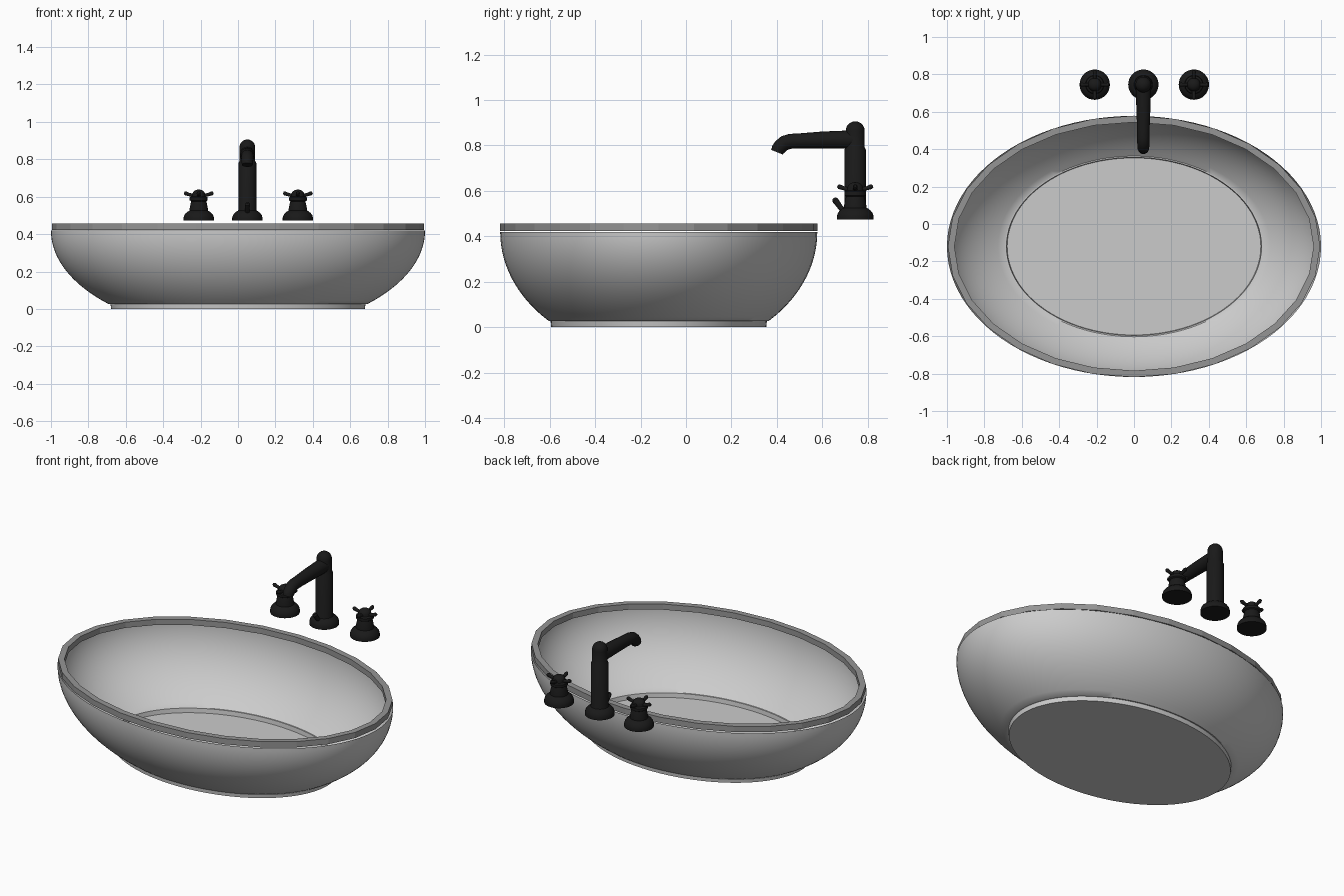
import bpy, bmesh, math
from mathutils import Vector

if "Cube" in bpy.data.objects:
    bpy.data.objects.remove(bpy.data.objects["Cube"])

black = bpy.data.materials.new("matte_black")
black.diffuse_color = (0.01, 0.01, 0.01, 1)
black.use_nodes = True
black.node_tree.nodes["Principled BSDF"].inputs["Base Color"].default_value = black.diffuse_color
dark_grey = bpy.data.materials.new("rim_grey")
dark_grey.diffuse_color = (0.3, 0.3, 0.3, 1)
dark_grey.use_nodes = True
dark_grey.node_tree.nodes["Principled BSDF"].inputs["Base Color"].default_value = dark_grey.diffuse_color


def skin(name, rings, mat=None, closed=False, caps=False, smooth=True):
    """Join rings of points with quads into one object."""
    bm = bmesh.new()
    vs = [[bm.verts.new(p) for p in r] for r in rings]
    n = len(vs[0])
    pairs = list(zip(vs, vs[1:])) + ([(vs[-1], vs[0])] if closed else [])
    for a, b in pairs:
        for i in range(n):
            j = (i + 1) % n
            bm.faces.new((a[i], a[j], b[j], b[i]))
    if caps:
        bm.faces.new(vs[0][::-1])
        bm.faces.new(vs[-1])
    bmesh.ops.remove_doubles(bm, verts=bm.verts, dist=1e-5)
    bmesh.ops.recalc_face_normals(bm, faces=bm.faces)
    me = bpy.data.meshes.new(name)
    bm.to_mesh(me)
    bm.free()
    ob = bpy.data.objects.new(name, me)
    bpy.context.collection.objects.link(ob)
    if mat:
        me.materials.append(mat)
    if smooth:
        bpy.ops.object.select_all(action='DESELECT')
        ob.select_set(True)
        bpy.context.view_layer.objects.active = ob
        bpy.ops.object.shade_smooth_by_angle(angle=math.radians(35))
    return ob


def lathe(name, profile, x, y, sides=32, sy=1.0, **kw):
    """Turn (radius, z) points round a vertical axis; sy squashes to an ellipse."""
    rings = [[(x + r * math.cos(2 * math.pi * i / sides),
               y + sy * r * math.sin(2 * math.pi * i / sides), z)
              for i in range(sides)] for r, z in profile]
    return skin(name, rings, **kw)


def tube(name, path, sides=20):
    """Round tube through (point, radius) pairs."""
    pts = [Vector(p) for p, r in path]
    rings = []
    for k, (p, r) in enumerate(path):
        d = (pts[min(k + 1, len(pts) - 1)] - pts[max(k - 1, 0)]).normalized()
        u = d.cross(Vector((0.3, 0.2, 1)) if abs(d.z) < 0.9 else Vector((1, 0, 0))).normalized()
        v = d.cross(u)
        rings.append([pts[k] + r * (u * math.cos(2 * math.pi * i / sides)
                                    + v * math.sin(2 * math.pi * i / sides))
                      for i in range(sides)])
    return skin(name, rings, mat=black, caps=True)


def dome(r, z, h, n=8):
    return [(r * math.cos(math.pi / 2 * i / n), z + h * math.sin(math.pi / 2 * i / n))
            for i in range(n + 1)]


# Oval bowl: flat recessed floor, short foot, ellipsoid wall
CY, RATIO = -0.12, 0.698
wall = []
for i in range(21):
    z = 0.026 + (0.418 - 0.026) * i / 20
    wall.append((math.sqrt(1 - ((0.418 - z) / 0.543) ** 2), z))
lathe("bowl", [(0, 0), (0.678, 0), (0.682, 0.026)] + wall, 0, CY, 96, RATIO)

# Faceted square-section rim
rim = []
for i in range(28):
    a = 2 * math.pi * i / 28
    c, s = math.cos(a), math.sin(a)
    rim.append([(rx * c, CY + ry * s, z) for rx, ry, z in
                ((0.995, 0.699, 0.423), (0.995, 0.699, 0.457),
                 (0.96, 0.664, 0.457), (0.96, 0.664, 0.423))])
skin("rim", rim, mat=dark_grey, closed=True, smooth=False)

# Shared flared foot of tap and handles
FX, FY, FZ = 0.05, 0.745, 0.473
flange = [(0, FZ), (0.081, FZ), (0.081, 0.488), (0.077, 0.501),
          (0.069, 0.512), (0.058, 0.521), (0.05, 0.525)]

# Tap column with domed top
lathe("tap_column", flange + [(0.048, 0.53), (0.048, 0.78), (0.042, 0.79)]
      + dome(0.042, 0.863, 0.043), FX, FY, mat=black)

# Spout, tapering and curling down at the tip
tube("spout", [((FX, 0.745, 0.826), 0.041), ((FX, 0.60, 0.824), 0.037),
               ((FX, 0.50, 0.82), 0.033), ((FX, 0.46, 0.818), 0.033),
               ((FX, 0.435, 0.811), 0.033), ((FX, 0.417, 0.797), 0.032),
               ((FX, 0.405, 0.78), 0.031), ((FX, 0.401, 0.77), 0.029)])

# Small drain lever on the front of the column
tube("drain_lever", [((FX, 0.71, 0.50), 0.012), ((FX, 0.68, 0.527), 0.012),
                     ((FX, 0.656, 0.56), 0.014), ((FX, 0.651, 0.568), 0.007)], 12)

# Two cross handles
for side, hx in (("left", -0.21), ("right", 0.32)):
    lathe(side + "_handle_body", flange + [(0.05, 0.53), (0.043, 0.565), (0.04, 0.575),
          (0.048, 0.58), (0.048, 0.596), (0.036, 0.602)] + dome(0.034, 0.612, 0.026),
          hx, FY, mat=black)
    for k in range(4):
        c, s = math.cos(k * math.pi / 2), math.sin(k * math.pi / 2)
        tube(f"{side}_handle_arm_{k + 1}",
             [((hx + r * c, FY + r * s, z), w) for r, z, w in
              ((0.015, 0.603, 0.011), (0.05, 0.611, 0.009),
               (0.07, 0.618, 0.011), (0.078, 0.621, 0.006))], 12)
